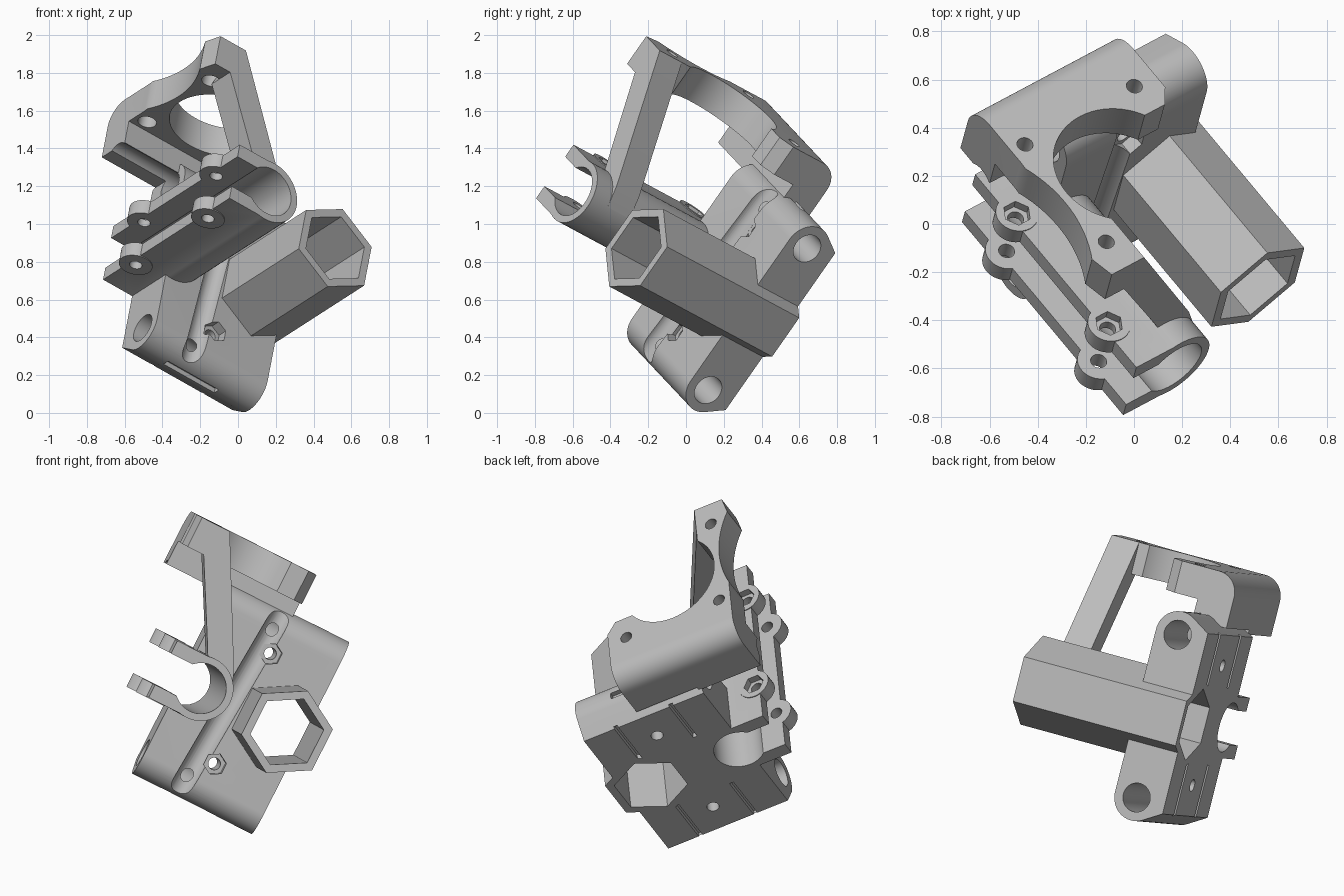
import bpy, bmesh
from math import sin, cos, radians
from mathutils import Matrix, Vector

cube = bpy.data.objects.get("Cube")
if cube:
    bpy.data.objects.remove(cube)

grey = bpy.data.materials.new("plain grey")
grey.use_nodes = True
grey.diffuse_color = (0.5, 0.5, 0.5, 1)
grey.node_tree.nodes["Principled BSDF"].inputs["Base Color"].default_value = (0.5, 0.5, 0.5, 1)

# Part frame: u along the rods, v towards the back plate, w up the plate
U, V = Vector((0.79, 0.42, -0.446)).normalized(), Vector((-0.588, 0.712, -0.384))
V = (V - U * V.dot(U)).normalized()
W = U.cross(V)
FRAME = Matrix.Translation((-0.525, -0.267, 0.345)) @ Matrix((U, V, W)).transposed().to_4x4()
PLACE = {"u": lambda a, b, t: (t, a, b),
         "v": lambda a, b, t: (a, t, b),
         "w": lambda a, b, t: (a, b, t)}
parts = []


def arc(cx, cy, r, a0, a1, n=24):
    return [(cx + r * cos(radians(a0 + (a1 - a0) * i / n)),
             cy + r * sin(radians(a0 + (a1 - a0) * i / n))) for i in range(n + 1)]


def ring(cx, cy, r, n=48, turn=0):
    return arc(cx, cy, r, turn, turn + 360, n)[:-1]


def rect(x0, x1, y0, y1):
    return [(x0, y0), (x1, y0), (x1, y1), (x0, y1)]


def prism(name, profile, axis, lo, hi):
    """Extrude a flat profile along one axis of the part frame."""
    bm = bmesh.new()
    rows = [[bm.verts.new(PLACE[axis](a, b, t)) for a, b in profile] for t in (lo, hi)]
    bm.faces.new(rows[0])
    bm.faces.new(rows[1])
    for i in range(len(profile)):
        j = (i + 1) % len(profile)
        bm.faces.new((rows[0][i], rows[0][j], rows[1][j], rows[1][i]))
    bmesh.ops.recalc_face_normals(bm, faces=bm.faces)
    mesh = bpy.data.meshes.new(name)
    bm.to_mesh(mesh)
    bm.free()
    mesh.materials.append(grey)
    obj = bpy.data.objects.new(name, mesh)
    bpy.context.collection.objects.link(obj)
    return obj


def part(*args):
    parts.append(prism(*args))
    return parts[-1]


def combine(obj, others, how="DIFFERENCE"):
    """Apply booleans, then drop the helper solids."""
    for other in others:
        mod = obj.modifiers.new("boolean", "BOOLEAN")
        mod.operation, mod.object, mod.solver = how, other, "EXACT"
    bpy.context.view_layer.update()
    graph = bpy.context.evaluated_depsgraph_get()
    obj.data = bpy.data.meshes.new_from_object(obj.evaluated_get(graph))
    obj.modifiers.clear()
    for other in others:
        bpy.data.objects.remove(other)


BACK, FRONT = 0.17, -0.96
MID_W, LENGTH = 0.593, 0.74
TUBE_U, HEX_U = 0.04, 0.587
ROD_R, RODS = 0.13, (0.13, 1.056)


def bore():
    return prism("cutter", ring(TUBE_U, MID_W, 0.14), "v", FRONT - 0.1, BACK + 0.1)


def gap():
    return prism("cutter", rect(-0.5, TUBE_U, MID_W - 0.097, MID_W + 0.097),
                 "v", FRONT - 0.1, BACK + 0.1)


def hex_bore():
    return prism("cutter", ring(HEX_U, MID_W, 0.203, 6, 30), "v", -1, BACK + 0.1)


# Back block with two rod housings
lo, hi = RODS
profile = ([(BACK, lo - 0.05)] + arc(0, lo, ROD_R, -63, -180) +
           arc(0, hi, ROD_R, 180, 63) + [(BACK, hi + 0.05)])
block = part("rod_block", profile, "u", 0, LENGTH)
cutters = [bore(), gap(), hex_bore()]
for w in RODS:
    cutters.append(prism("cutter", ring(0, w, 0.08), "u", -0.1, LENGTH + 0.1))
for side in (-1, 1):
    w = MID_W + side * 0.34
    cutters.append(prism("cutter", ring(0.375, w, 0.034, 24), "v", -0.3, 0.3))
    cutters.append(prism("cutter", ring(0.375, w, 0.062, 6, 30), "v", -0.3, -0.07))
    end = MID_W + side * 0.593
    cutters.append(prism("cutter", rect(-0.02, 0.02, end - 0.03, end + 0.03), "u", 0.18, 0.52))
    for u in (0.2, 0.54):
        w = MID_W + side * 0.37
        cutters.append(prism("cutter", rect(u - 0.012, u + 0.012, w - 0.15, w + 0.15),
                             "v", BACK - 0.03, BACK + 0.1))
# Slightly leaning round groove down the front
groove = prism("cutter", ring(0, 0, 0.06, 32), "w", -0.1, 1.3)
for vert in groove.data.vertices:
    vert.co.x += 0.26 + 0.06 * vert.co.z
    vert.co.y -= ROD_R
combine(block, cutters + [groove])

# Hexagonal tube
hex_tube = part("hex_tube", ring(HEX_U, MID_W, 0.253, 6, 30), "v", -0.815, BACK)
combine(hex_tube, [hex_bore()])

# Open bearing clamp with two jaws and bolt bosses
clamp = part("bearing_clamp", ring(TUBE_U, MID_W, 0.18), "v", FRONT, BACK)
adds = [prism("jaw", rect(-0.195, TUBE_U, MID_W - 0.175, MID_W + 0.175), "v", FRONT, BACK)]
BOLTS = (-0.08, -0.725)
BOLT_U = -0.163
for v in BOLTS:
    adds.append(prism("boss", ring(BOLT_U, v, 0.09, 32), "w", MID_W - 0.18, MID_W + 0.18))
combine(clamp, adds, "UNION")
cutters = [bore(), gap()]
for v in BOLTS:
    cutters.append(prism("cutter", ring(BOLT_U, v, 0.034, 24), "w", 0, 2))
    cutters.append(prism("cutter", ring(BOLT_U, v, 0.06, 6), "w", MID_W + 0.14, 2))
combine(clamp, cutters)

# Motor plate: corner shape with rounded back edge, big hole and side scallop
LEFT, RIGHT, REAR, TOP, UNDER = -0.36, 0.395, 0.145, 1.435, 1.255
outline = [(LEFT, REAR), (LEFT, -0.2), (-0.4, -0.72), (-0.37, -0.845), (-0.2, -0.845),
           (-0.2, -0.45), (0.2, -0.27), (0.34, -0.27), (RIGHT, -0.2), (RIGHT, REAR)]
plate = part("motor_plate", outline, "w", UNDER, TOP)
combine(plate, [prism("skirt", rect(-0.06, REAR, 1.115, UNDER + 0.05), "u", LEFT, 0.02),
                prism("skirt", rect(-0.06, REAR, 1.14, UNDER + 0.05), "u", 0.02, RIGHT)], "UNION")
CENTRE = (-0.005, -0.415)
corner = arc(REAR - 0.12, TOP - 0.12, 0.12, 0, 90, 12) + [(REAR - 0.12, 2), (0.5, 2), (0.5, TOP - 0.12)]
cutters = [prism("cutter", ring(*CENTRE, 0.28, 64), "w", 1, 2),
           prism("cutter", ring(-0.92, -0.45, 0.6, 96), "w", 1, 2),
           prism("cutter", corner, "u", -1, 1),
           prism("cutter", ring(0, RODS[1], 0.08), "u", -1, 1)]
for u, v in ((0.285, -0.13), (-0.29, -0.13), (-0.29, -0.7)):
    cutters.append(prism("cutter", ring(u, v, 0.034, 24), "w", UNDER - 0.1, 2))
    cutters.append(prism("cutter", ring(u, v, 0.05, 24), "w", UNDER - 0.1, UNDER + 0.08))
combine(plate, cutters)

# Leaning strut from the plate down to the clamp
strut = part("plate_strut", [(-0.2, TOP), (-0.27, UNDER), (-0.03, 0.83), (0.04, 0.7),
                             (0.215, 0.64), (0.17, 0.76)], "v", -0.845, -0.68)
combine(strut, [bore()])

# Stand everything in its final pose with soft curved faces
bpy.ops.object.select_all(action="DESELECT")
for obj in parts:
    obj.matrix_world = FRAME
    obj.select_set(True)
bpy.context.view_layer.objects.active = parts[0]
bpy.ops.object.shade_smooth_by_angle(angle=radians(30))
